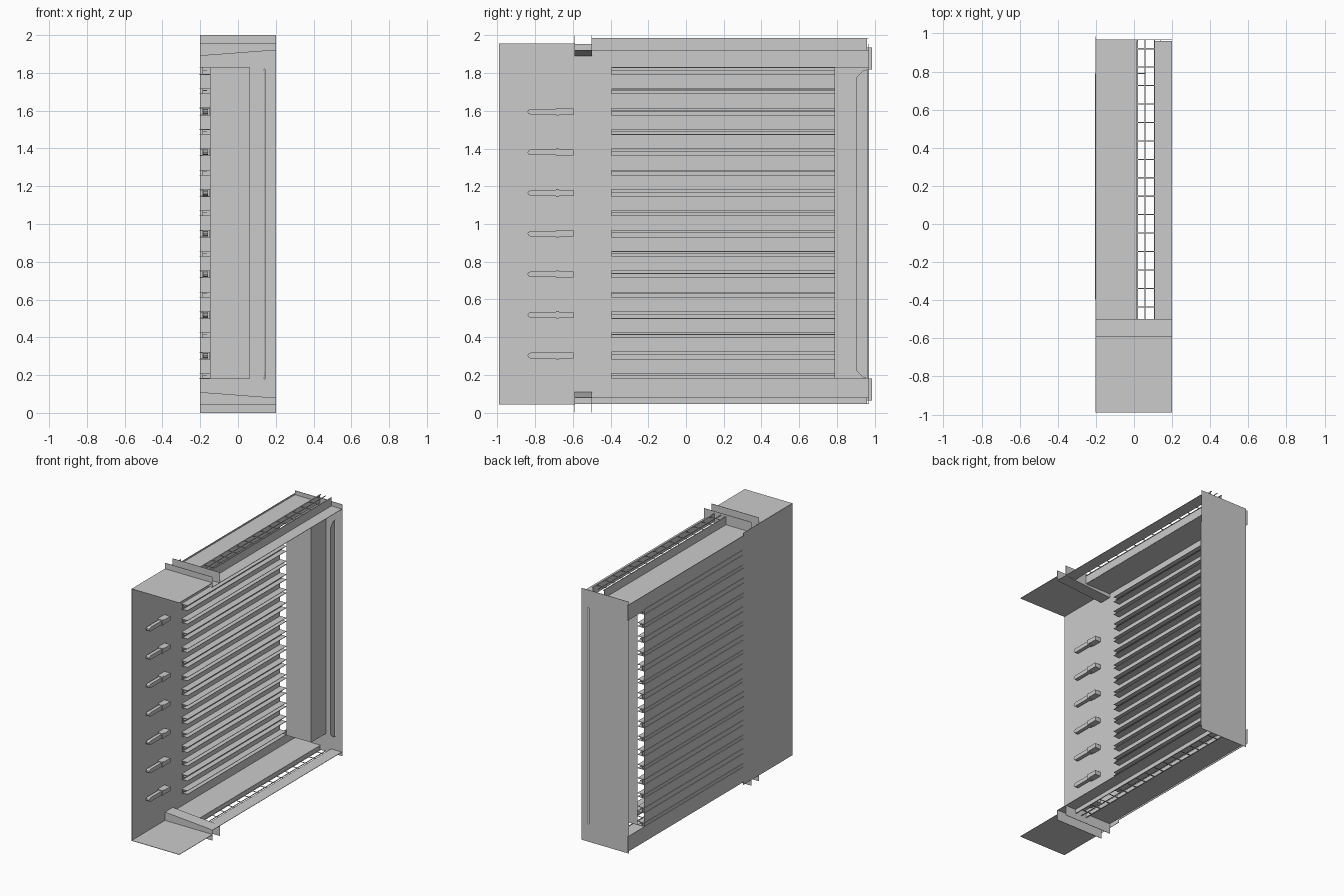
import bpy, bmesh

old = bpy.data.objects.get("Cube")
if old:
    bpy.data.objects.remove(old, do_unlink=True)

grey = bpy.data.materials.new("sheet_metal_grey")
grey.use_nodes = True
COLOUR = (0.6, 0.6, 0.6, 1)
grey.diffuse_color = COLOUR
grey.node_tree.nodes["Principled BSDF"].inputs["Base Color"].default_value = COLOUR

T = 0.003          # sheet thickness
PITCH = 0.1077     # slat spacing
LOW, HIGH = 0.045, 1.955


def finish(name, bm):
    bmesh.ops.recalc_face_normals(bm, faces=bm.faces)
    mesh = bpy.data.meshes.new(name)
    bm.to_mesh(mesh)
    bm.free()
    mesh.materials.append(grey)
    ob = bpy.data.objects.new(name, mesh)
    bpy.context.collection.objects.link(ob)
    return ob


def add_box(bm, x, y, z):
    """Box from (min, max) ranges; a single number makes a thin sheet."""
    spans = [s if isinstance(s, tuple) else (s - T / 2, s + T / 2) for s in (x, y, z)]
    verts = bmesh.ops.create_cube(bm, size=1)["verts"]
    for v in verts:
        for i, (a, b) in enumerate(spans):
            v.co[i] = a if v.co[i] < 0 else b


def boxes(name, *parts):
    bm = bmesh.new()
    for part in parts:
        add_box(bm, *part)
    return finish(name, bm)


def prism(name, points, axis, start, end):
    """Extrude a flat outline along x (0) or y (1)."""
    bm = bmesh.new()
    verts = []
    for a, b in points:
        verts.append(bm.verts.new((start, a, b) if axis == 0 else (a, start, b)))
    face = bm.faces.new(verts)
    ext = bmesh.ops.extrude_face_region(bm, geom=[face])["geom"]
    for v in ext:
        if isinstance(v, bmesh.types.BMVert):
            v.co[axis] = end
    return finish(name, bm)


# Side sheet: front area, rails above and below the slats with rear tabs
boxes("side_sheet",
      (-0.2, (-0.99, -0.4), (LOW, HIGH)),
      (-0.2, (-0.4, 0.985), (1.82, 1.935)),
      (-0.2, (-0.4, 0.985), (0.065, 0.18)),
      (-0.2, (-0.4, 0.79), (0.18, 1.82)))

# Slats: pairs of folded lips, wide and narrow in turn
bm = bmesh.new()
for i in range(16):
    z = 0.195 + i * PITCH
    half = 0.019 if i % 2 else 0.013
    for side in (-1, 1):
        add_box(bm, (-0.205, -0.147), (-0.395, 0.79), z + side * half)
    add_box(bm, -0.187, (-0.395, 0.79), (z - half, z + half))
    add_box(bm, (-0.187, -0.165), (-0.395, 0.79), z + 0.004)
finish("slats", bm)

# Levers: rounded bar with a thicker clamp, one beside every second slat
for i in range(7):
    z = 0.195 + (2 * i + 1) * PITCH
    outline = [(-0.69, z - 0.015), (-0.69, z + 0.015), (-0.825, z + 0.015),
               (-0.837, z + 0.008), (-0.84, z), (-0.837, z - 0.008), (-0.825, z - 0.015)]
    prism(f"lever_bar_{i + 1}", outline, 0, -0.185, -0.158)
    boxes(f"lever_clamp_{i + 1}",
          ((-0.19, -0.152), (-0.69, -0.672), (z - 0.02, z + 0.02)),
          ((-0.2, -0.15), (-0.672, -0.597), (z - 0.016, z + 0.016)))

# Top and bottom assemblies share one layout, mirrored about mid height
for label, flip in (("top", False), ("bottom", True)):
    def h(z):
        return 2 - z if flip else z

    def span(a, b):
        return tuple(sorted((h(a), h(b))))

    boxes(label + "_front_plate", ((-0.2, 0.2), (-0.99, -0.59), h(HIGH)))
    # Cross channel with a sloping floor
    flange = [(-0.2, h(1.89)), (0.2, h(1.92)), (0.2, h(2.0)), (-0.2, h(2.0))]
    for n, y in (("front", -0.59), ("rear", -0.5)):
        prism(f"{label}_{n}_flange", flange, 1, y - T / 2, y + T / 2)
    floor = [(-0.2, h(1.89)), (0.2, h(1.92)), (0.2, h(1.923)), (-0.2, h(1.893))]
    prism(label + "_channel_floor", floor, 1, -0.59, -0.5)
    # Long decks either side of the raised slotted rail
    ridge = 1.955 if flip else 1.985
    boxes(label + "_decks",
          ((-0.2, 0.015), (-0.5, 0.968), h(1.922)),
          ((0.11, 0.2), (-0.5, 0.96), h(1.922)))
    bm = bmesh.new()
    for x in (0.015, 0.11):
        add_box(bm, x, (-0.5, 0.96), span(1.922, ridge))
    for x in (0.018, 0.058, 0.107):
        add_box(bm, (x - 0.003, x + 0.003), (-0.5, 0.968), h(ridge - 0.002))
    for i in range(15):
        y = -0.435 + i * 0.0968
        add_box(bm, (0.015, 0.11), (y - 0.003, y + 0.003), h(ridge - 0.002))
    finish(label + "_slotted_rail", bm)

# Back plate with a tall narrow slit and its folded fin
boxes("back_plate",
      ((-0.2, 0.137), 0.968, (LOW, HIGH)),
      ((0.143, 0.2), 0.968, (LOW, HIGH)),
      ((0.137, 0.143), 0.968, (LOW, 0.18)),
      ((0.137, 0.143), 0.968, (1.82, HIGH)))
prism("slit_fin", [(0.966, 0.18), (0.94, 0.185), (0.905, 0.22),
                   (0.905, 1.78), (0.94, 1.815), (0.966, 1.82)], 0, 0.137, 0.14)

# Rear post folded from two sheets
boxes("rear_post",
      ((-0.145, 0.06), 0.79, (0.18, 1.83)),
      (0.06, (0.79, 0.967), (0.18, 1.83)))
